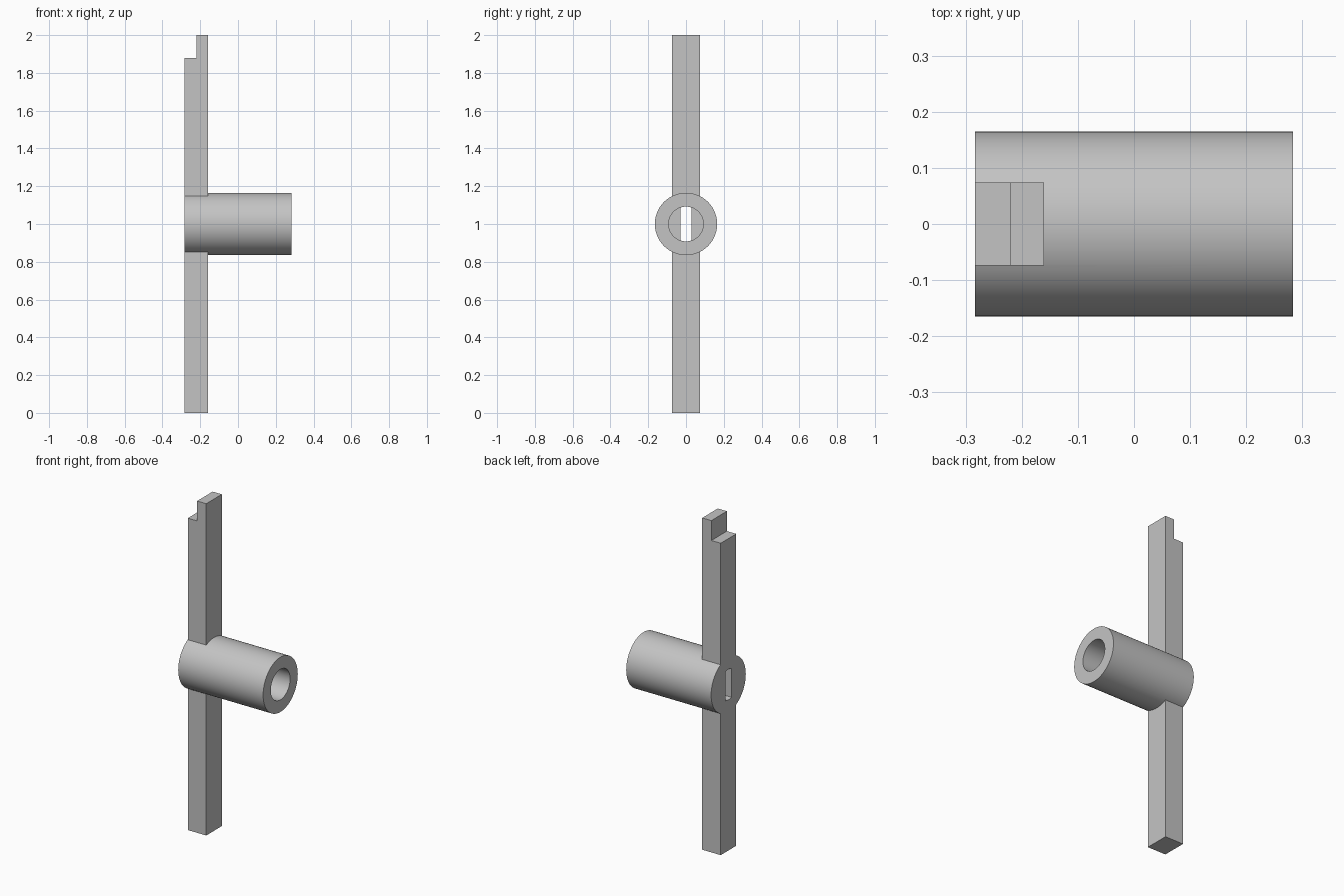
import bpy, bmesh, math

cube = bpy.data.objects.get("Cube")
if cube:
    bpy.data.objects.remove(cube, do_unlink=True)

X0, X1 = -0.283, 0.283      # hub ends
ARM_X = -0.16               # inner face of the arm and floor of the bore
HUB_R, BORE_R = 0.165, 0.092
ARM_W, SLOT_W = 0.148, 0.056

grey = bpy.data.materials.new("light grey")
grey.use_nodes = True
colour = (0.55, 0.55, 0.55, 1)
grey.diffuse_color = colour
grey.node_tree.nodes["Principled BSDF"].inputs["Base Color"].default_value = colour


def prism(name, points, offset):
    """Extrude a closed outline of 3D points along the offset."""
    bm = bmesh.new()
    face = bm.faces.new([bm.verts.new(p) for p in points])
    top = bmesh.ops.extrude_face_region(bm, geom=[face])["geom"]
    bmesh.ops.translate(bm, vec=offset, verts=[v for v in top if isinstance(v, bmesh.types.BMVert)])
    bmesh.ops.recalc_face_normals(bm, faces=bm.faces)
    mesh = bpy.data.meshes.new(name)
    bm.to_mesh(mesh)
    bm.free()
    mesh.materials.append(grey)
    obj = bpy.data.objects.new(name, mesh)
    bpy.context.collection.objects.link(obj)
    return obj


def rod(name, radius, x0, x1, sides=96):
    ring = [(x0, radius * math.cos(a), 1 + radius * math.sin(a))
            for a in (2 * math.pi * i / sides for i in range(sides))]
    return prism(name, ring, (x1 - x0, 0, 0))


def combine(target, tool, operation):
    """Apply a boolean and remove the tool."""
    mod = target.modifiers.new(operation, 'BOOLEAN')
    mod.operation, mod.solver, mod.object = operation, 'EXACT', tool
    bpy.context.view_layer.objects.active = target
    bpy.ops.object.modifier_apply(modifier=mod.name)
    bpy.data.objects.remove(tool, do_unlink=True)


# Upright arm with a step at its top
step_x, step_z = -0.221, 1.88
outline = [(X0, 0), (ARM_X, 0), (ARM_X, 2), (step_x, 2), (step_x, step_z), (X0, step_z)]
handle = prism("hub_and_arm", [(x, -ARM_W / 2, z) for x, z in outline], (0, ARM_W, 0))

# Round hub
combine(handle, rod("hub", HUB_R, X0, X1), 'UNION')

# Round bore from the open end
combine(handle, rod("bore_cutter", BORE_R, ARM_X, X1 + 0.1), 'DIFFERENCE')

# Flat-sided shaft slot with rounded ends through the hub wall
half = math.asin(SLOT_W / 2 / BORE_R)
arc = [half * (i / 4 - 1) for i in range(9)]
slot = [(X0 - 0.1, s * BORE_R * math.sin(a), 1 + s * BORE_R * math.cos(a))
        for s in (1, -1) for a in arc]
combine(handle, prism("slot_cutter", slot, (ARM_X - X0 + 0.12, 0, 0)), 'DIFFERENCE')

# Smooth the round walls and keep the edges sharp
bpy.ops.object.select_all(action='DESELECT')
handle.select_set(True)
bpy.context.view_layer.objects.active = handle
bpy.ops.object.shade_smooth_by_angle(angle=math.radians(30))
